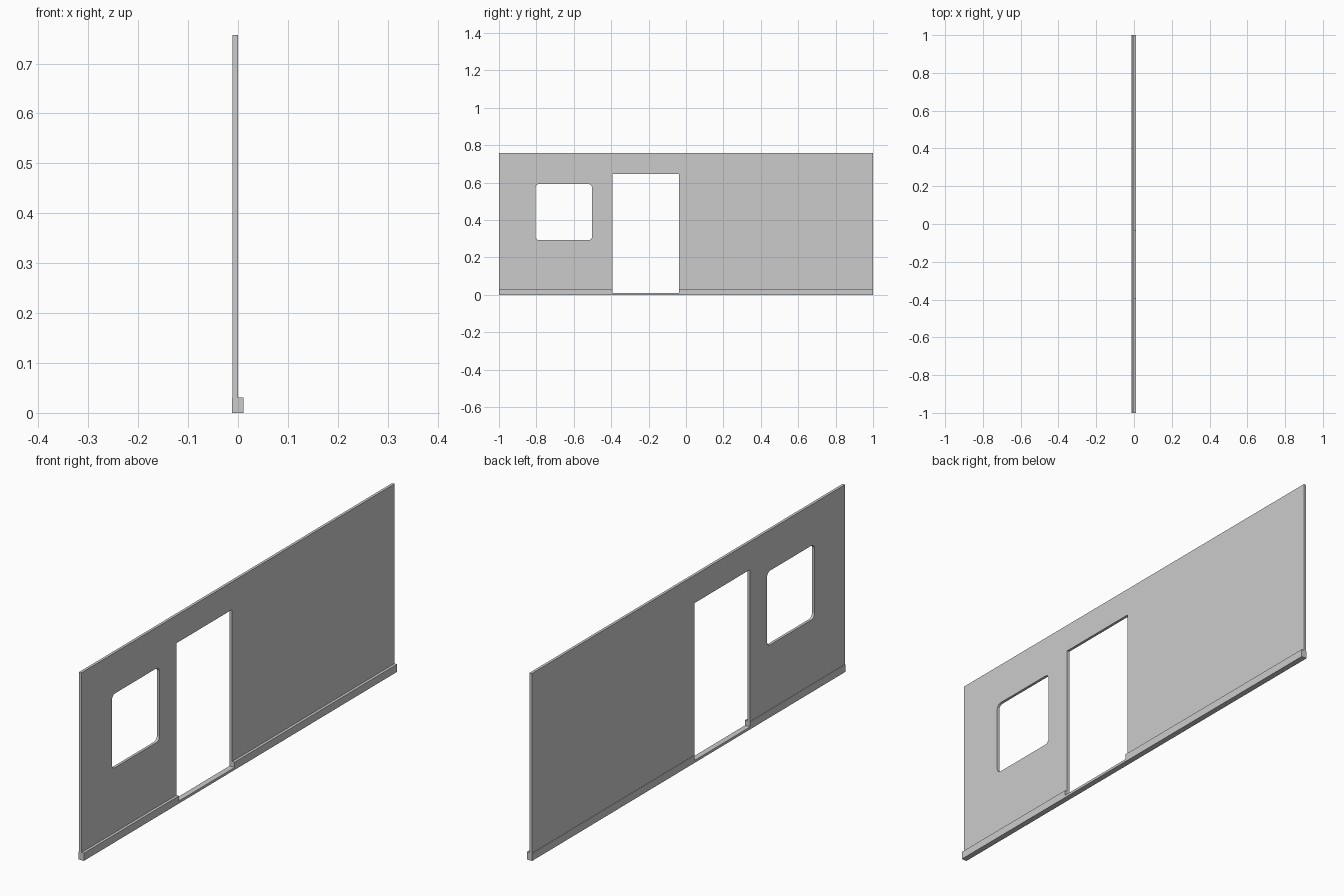
import bpy
from math import sin, cos, pi
from mathutils import Matrix

if "Cube" in bpy.data.objects:
    bpy.data.objects.remove(bpy.data.objects["Cube"])


def panel(name, loops, x0, x1):
    """Extrude closed (y, z) loops between x0 and x1; inner loops become holes."""
    curve = bpy.data.curves.new(name + "_profile", 'CURVE')
    curve.dimensions = '2D'
    curve.fill_mode = 'BOTH'
    curve.extrude = (x1 - x0) / 2
    for pts in loops:
        s = curve.splines.new('POLY')
        s.points.add(len(pts) - 1)
        for p, (y, z) in zip(s.points, pts):
            p.co = (y, z, 0, 1)
        s.use_cyclic_u = True
        s.use_smooth = False
    helper = bpy.data.objects.new(name + "_profile", curve)
    mesh = bpy.data.meshes.new_from_object(helper)
    bpy.data.objects.remove(helper)
    # profile x -> world y, profile y -> world z, extrusion -> world x
    mesh.transform(Matrix(((0, 0, 1, (x0 + x1) / 2),
                           (1, 0, 0, 0),
                           (0, 1, 0, 0),
                           (0, 0, 0, 1))))
    mesh.name = name
    obj = bpy.data.objects.new(name, mesh)
    bpy.context.collection.objects.link(obj)
    return obj


def rounded_rect(y0, y1, z0, z1, r, n=5):
    pts = []
    corners = ((y1 - r, z1 - r), (y0 + r, z1 - r), (y0 + r, z0 + r), (y1 - r, z0 + r))
    for k, (cy, cz) in enumerate(corners):
        for i in range(n + 1):
            a = (k + i / n) * pi / 2
            pts.append((cy + r * cos(a), cz + r * sin(a)))
    return pts


def notched(z0, z1, notch_z, from_top):
    """Full-length strip with the doorway cut from its top or bottom edge."""
    a, b = (z1, z0) if from_top else (z0, z1)
    return [(-1, a), (DOOR[0], a), (DOOR[0], notch_z), (DOOR[1], notch_z),
            (DOOR[1], a), (1, a), (1, b), (-1, b)]


DOOR = (-0.393, -0.037)
BASE_TOP = 0.031

# wall with doorway and rounded window
panel("wall", [notched(BASE_TOP, 0.757, 0.645, False),
               rounded_rect(-0.805, -0.502, 0.292, 0.592, 0.02)], -0.011, 0.0)

# wider base rail, dropping to a low door threshold
panel("base_rail", [notched(0, BASE_TOP, 0.01, True)], -0.012, 0.011)
